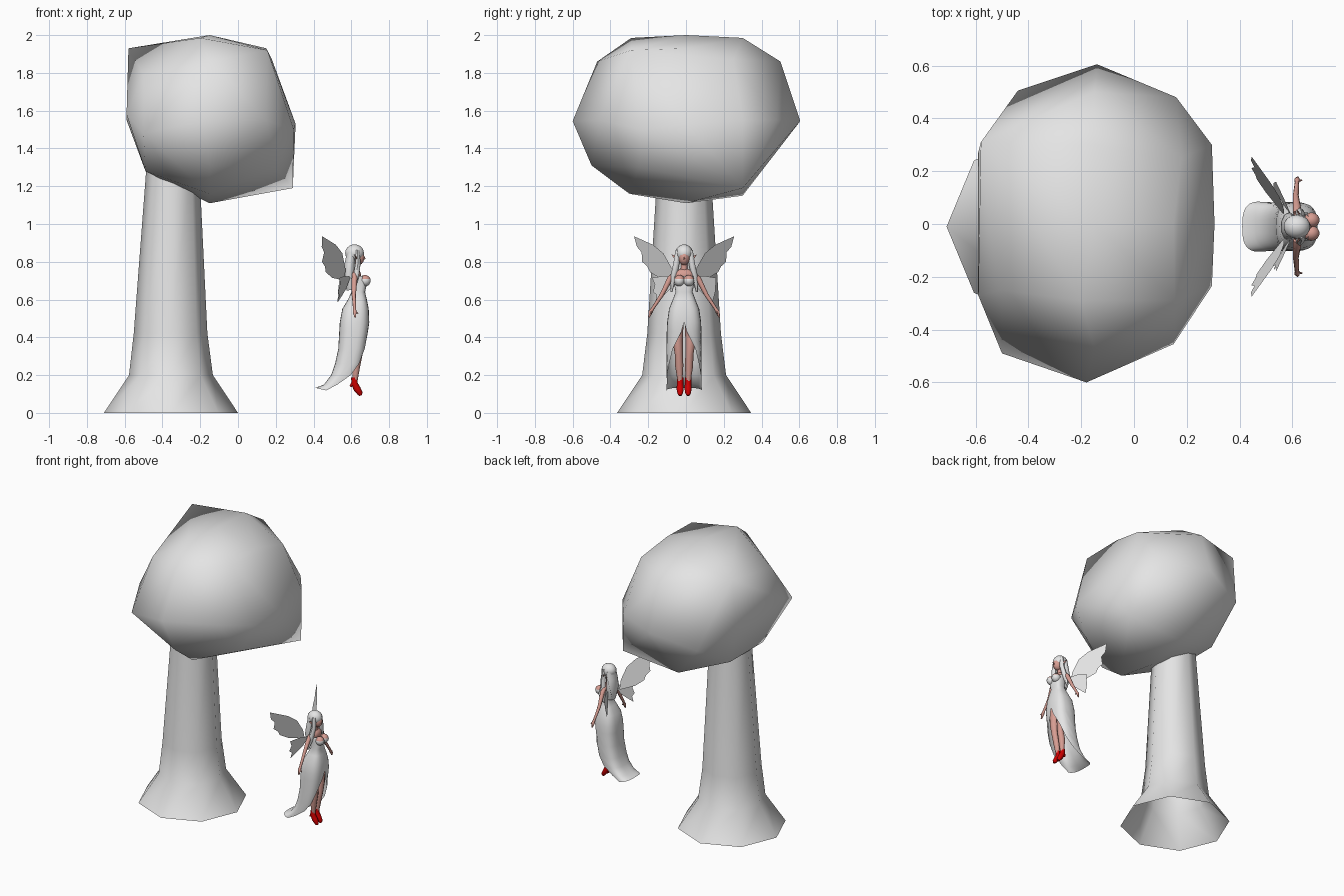
import bpy, bmesh, math
from mathutils import Vector, Matrix

if "Cube" in bpy.data.objects:
    bpy.data.objects.remove(bpy.data.objects["Cube"])


def material(name, rgb):
    m = bpy.data.materials.new(name)
    m.diffuse_color = (*rgb, 1)
    m.use_nodes = True
    m.node_tree.nodes["Principled BSDF"].inputs["Base Color"].default_value = m.diffuse_color
    return m


GREY = material("pale grey", (0.78, 0.78, 0.78))
SKIN = material("skin pink", (0.68, 0.34, 0.29))
RED = material("shoe red", (0.62, 0.0, 0.0))
CY = -0.01  # centre line of the figure


def finish(name, bm, mats, angle=60, rule=None):
    bmesh.ops.recalc_face_normals(bm, faces=bm.faces)
    for f in bm.faces:
        f.smooth = True
        if rule:
            f.material_index = rule(f)
    me = bpy.data.meshes.new(name)
    bm.to_mesh(me)
    bm.free()
    ob = bpy.data.objects.new(name, me)
    bpy.context.collection.objects.link(ob)
    for m in mats:
        me.materials.append(m)
    bpy.ops.object.select_all(action='DESELECT')
    ob.select_set(True)
    bpy.context.view_layer.objects.active = ob
    bpy.ops.object.shade_smooth_by_angle(angle=math.radians(angle))
    return ob


def loft(bm, rings, closed=True, caps=True):
    rows = [[bm.verts.new(p) for p in r] for r in rings]
    n = len(rows[0])
    for a, b in zip(rows, rows[1:]):
        for i in range(n if closed else n - 1):
            j = (i + 1) % n
            bm.faces.new((a[i], a[j], b[j], b[i]))
    if closed and caps:
        bm.faces.new(rows[0][::-1])
        bm.faces.new(rows[-1])


def tube(name, pts, radii, mat, sides=8, flat=1.0):
    """Tapered limb along a path; flat squashes it along x."""
    bm = bmesh.new()
    pts = [Vector(p) for p in pts]
    rings = []
    for i, p in enumerate(pts):
        d = (pts[min(i + 1, len(pts) - 1)] - pts[max(i - 1, 0)]).normalized()
        u = d.cross(Vector((1, 0, 0))).normalized()
        v = d.cross(u)
        rings.append([p + radii[i] * (u * math.cos(t) + v * math.sin(t) * flat)
                      for t in (2 * math.pi * k / sides for k in range(sides))])
    loft(bm, rings)
    return finish(name, bm, [mat])


def ball(name, loc, scale, mats, rule=None, seg=14, rows=10):
    bm = bmesh.new()
    bmesh.ops.create_uvsphere(bm, u_segments=seg, v_segments=rows, radius=1)
    bm.transform(Matrix.Translation(loc) @ Matrix.Diagonal((*scale, 1)))
    return finish(name, bm, mats, rule=rule)


# Tree trunk: eight sides with a flared, open foot
bm = bmesh.new()
trunk = [(0, -0.355, 0.355), (0.2, -0.355, 0.222), (0.42, -0.357, 0.195), (1.3, -0.345, 0.14)]
loft(bm, [[(x + r * math.cos(k * math.pi / 4), CY + r * math.sin(k * math.pi / 4), z)
           for k in range(8)] for z, x, r in trunk], caps=False)
finish("trunk", bm, [GREY], 50)

# Tree crown: faceted rounded lump
crown = [(-.15, 0, 2), (-.2, -.29, 1.985), (-.15, .3, 1.985), (.15, 0, 1.93),
         (.18, .25, 1.87), (.155, -.29, 1.92), (-.15, -.47, 1.86), (-.15, .5, 1.86),
         (-.5, -.25, 1.79), (-.58, .31, 1.93),
         (-.14, .605, 1.545), (.16, .48, 1.55), (.295, .3, 1.55), (.305, 0, 1.53),
         (.295, -.235, 1.5), (.15, -.455, 1.55), (-.18, -.6, 1.545), (-.5, -.49, 1.48),
         (-.59, -.27, 1.58), (-.59, .27, 1.55), (-.44, .505, 1.46),
         (-.15, 0, 1.11), (-.15, -.3, 1.16), (-.15, .3, 1.15), (.29, .3, 1.19),
         (-.49, -.17, 1.28), (-.49, .2, 1.28), (-.15, -.5, 1.31), (.2, -.25, 1.3)]
bm = bmesh.new()
for p in crown:
    bm.verts.new(p)
bmesh.ops.convex_hull(bm, input=bm.verts[:])
loose = [v for v in bm.verts if not v.link_faces]
bmesh.ops.delete(bm, geom=loose, context='VERTS')
finish("crown", bm, [GREY], 62)

# Dress: lofted rings, slit at the front, sweeping into a train
# z, centre x, half depth, half width, half slit angle
dress = [(.725, .632, .035, .05, 0), (.69, .642, .042, .054, 0), (.64, .637, .036, .045, 0),
         (.60, .632, .05, .06, 0), (.55, .622, .07, .08, 0), (.48, .617, .078, .09, 0),
         (.43, .612, .076, .092, 4), (.34, .605, .074, .093, 32), (.26, .588, .074, .093, 52),
         (.20, .565, .072, .092, 72), (.15, .520, .065, .092, 88), (.118, .48, .07, .095, 95)]
bm = bmesh.new()
rings = []
for z, x, rx, ry, gap in dress:
    row = []
    for k in range(25):
        t = math.radians(gap + (360 - 2 * gap) * k / 24)
        c, s = math.cos(t), math.sin(t)
        # the train curls up slightly at its far end
        lift = .015 * max(0, -c) if z < .13 else 0
        row.append((x + rx * math.copysign(abs(c) ** .7, c),
                    CY + ry * math.copysign(abs(s) ** .7, s), z + lift))
    rings.append(row)
loft(bm, rings, closed=False)
bmesh.ops.remove_doubles(bm, verts=bm.verts[:], dist=0.0005)
finish("dress", bm, [GREY])

# Upper body, neck and head
ball("chest", (.622, CY, .728), (.03, .056, .035), [SKIN])
tube("neck", [(.618, CY, .74), (.622, CY, .81)], [.019, .016], SKIN)
ball("face", (.637, CY, .823), (.033, .030, .041), [SKIN])
ball("nose", (.670, CY, .818), (.005, .004, .007), [SKIN], seg=6, rows=4)

# Hair: cap, fringe and long back fall
ball("hair_cap", (.617, CY, .846), (.051, .046, .046), [GREY])
tube("hair_back", [(.602, CY, .85), (.592, CY, .79), (.588, CY, .73), (.595, CY, .65)],
     [.044, .048, .055, .035], GREY, 10, 0.6)

# Paired parts
for side, s in (("left", 1), ("right", -1)):
    def at(x, y, z):
        return (x, CY + s * y, z)

    ball(side + "_bust", at(.672, .025, .700), (.031, .029, .030), [GREY, SKIN],
         lambda f: int(f.calc_center_median().z > .712))
    tube(side + "_hair_lock", [at(.632, .032, .86), at(.635, .041, .79), at(.625, .056, .72),
                               at(.612, .068, .64)], [.014, .016, .017, .005], GREY, 6)
    tube(side + "_ear", [at(.63, .028, .812), at(.626, .047, .822), at(.615, .066, .838)],
         [.010, .009, .001], SKIN, 5, 0.5)
    # Arm and hand
    tube(side + "_arm", [at(.617, .05, .735), at(.617, .075, .71), at(.613, .118, .625),
                         at(.617, .168, .55)], [.014, .015, .011, .008], SKIN)
    tube(side + "_hand", [at(.617, .166, .553), at(.618, .177, .535), at(.62, .187, .505)],
         [.008, .011, .004], SKIN, 6)
    tube(side + "_thumb", [at(.62, .173, .54), at(.636, .176, .525)], [.005, .003], SKIN, 5)
    # Leg
    tube(side + "_leg", [at(.63, .038, .5), at(.64, .034, .38), at(.638, .028, .31),
                         at(.625, .026, .25), at(.62, .022, .17)],
         [.036, .027, .021, .022, .013], SKIN)
    # Boot with a pointed toe and a thin heel
    tube(side + "_boot", [at(.616, .021, .187), at(.617, .021, .155), at(.63, .021, .128),
                          at(.645, .021, .105), at(.65, .021, .092)],
         [.017, .017, .019, .015, .008], RED)
    tube(side + "_boot_heel", [at(.61, .021, .155), at(.594, .021, .14)], [.015, .006], RED, 6)

    # Wing: ragged thin sheets swept backwards, as (outward, height) outlines
    upper = [(.045, .70), (.065, .765), (.11, .845), (.165, .89), (.265, .935), (.25, .88),
             (.225, .85), (.222, .80), (.195, .775), (.18, .745), (.13, .715)]
    lower = [(.045, .72), (.11, .725), (.17, .715), (.155, .68), (.165, .64), (.145, .625),
             (.15, .585), (.11, .62), (.07, .66)]
    bm = bmesh.new()
    # outline, backward sweep, tilt, tilt pivot height
    for lobe, sweep, tilt, pivot in ((upper, .85, .28, .80), (lower, .45, .15, .72)):
        vs = [bm.verts.new(at(.595 - (y - .045) * sweep + (z - pivot) * tilt, y, z))
              for y, z in lobe]
        bm.faces.new(vs)
    bmesh.ops.triangulate(bm, faces=bm.faces[:])
    finish(side + "_wing", bm, [GREY])
